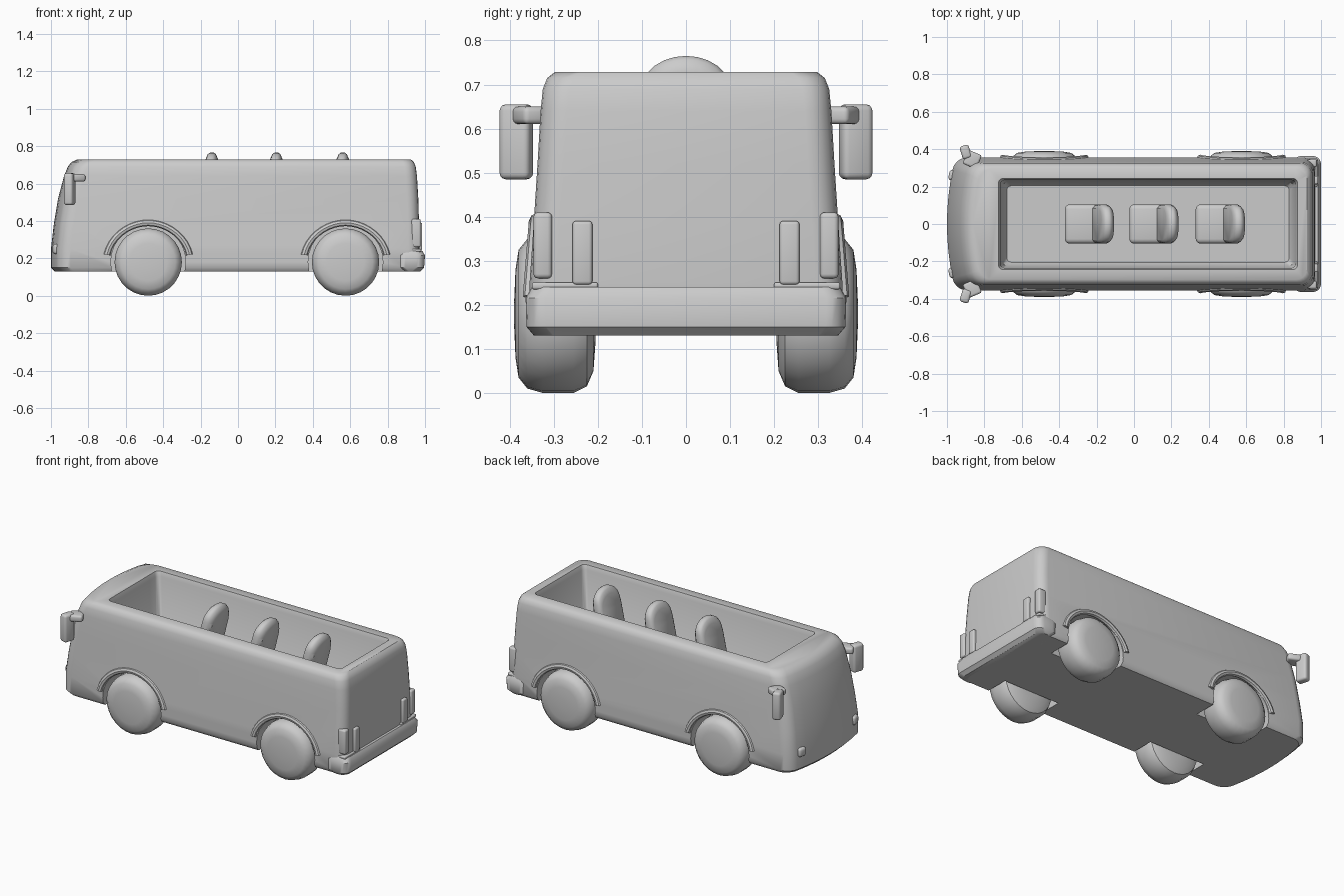
import bpy, bmesh, math
from mathutils import Matrix, Vector

cube = bpy.data.objects.get("Cube")
if cube:
    bpy.data.objects.remove(cube, do_unlink=True)

grey = bpy.data.materials.new("plain grey")
grey.use_nodes = True
grey.diffuse_color = (0.6, 0.6, 0.6, 1)
grey.node_tree.nodes["Principled BSDF"].inputs["Base Color"].default_value = (0.6, 0.6, 0.6, 1)


def activate(ob):
    bpy.ops.object.select_all(action='DESELECT')
    ob.select_set(True)
    bpy.context.view_layer.objects.active = ob


def smooth(ob, angle=40):
    activate(ob)
    bpy.ops.object.shade_smooth_by_angle(angle=math.radians(angle))


def finish(name, bm):
    bmesh.ops.recalc_face_normals(bm, faces=bm.faces)
    mesh = bpy.data.meshes.new(name)
    bm.to_mesh(mesh)
    bm.free()
    mesh.materials.append(grey)
    ob = bpy.data.objects.new(name, mesh)
    bpy.context.collection.objects.link(ob)
    smooth(ob)
    return ob


def loft(name, rings):
    """Skin a stack of equal-length rings and cap both ends."""
    bm = bmesh.new()
    loops = [[bm.verts.new(p) for p in ring] for ring in rings]
    n = len(loops[0])
    for a, b in zip(loops, loops[1:]):
        for i in range(n):
            j = (i + 1) % n
            bm.faces.new((a[i], a[j], b[j], b[i]))
    bm.faces.new(loops[0])
    bm.faces.new(loops[-1])
    return finish(name, bm)


def plan_ring(z, x0, x1, hy, radius, bow=0.0):
    """Rounded rectangle at height z; its -x end bows forward."""
    pts = []
    corners = ((x1, hy, 0), (x0, hy, 90), (x0, -hy, 180), (x1, -hy, 270))
    for x, y, start in corners:
        cx = x - math.copysign(radius, x - (x0 + x1) / 2)
        cy = y - math.copysign(radius, y)
        for k in range(6):
            a = math.radians(start + 18 * k)
            pts.append((cx + radius * math.cos(a), cy + radius * math.sin(a)))
        if start == 90:
            pts += [(x0, (hy - radius) * t / 4) for t in (3, 2, 1, 0, -1, -2, -3)]
    mid = (x0 + x1) / 2
    return [Vector((x + (bow * (y / hy) ** 2 if x < mid else 0), y, z)) for x, y in pts]


def rounded_box(name, centre, size, bevel, turn=0.0):
    bm = bmesh.new()
    bmesh.ops.create_cube(bm, size=1)
    bmesh.ops.scale(bm, vec=size, verts=bm.verts)
    bmesh.ops.bevel(bm, geom=bm.edges[:], offset=bevel, segments=3, profile=0.5, affect='EDGES')
    bmesh.ops.rotate(bm, matrix=Matrix.Rotation(turn, 3, 'Z'), verts=bm.verts)
    bmesh.ops.translate(bm, vec=centre, verts=bm.verts)
    return finish(name, bm)


def revolve_y(name, x, z, side, profile, sides=28):
    """Turn (radius, y) points about an axle along y."""
    angles = [2 * math.pi * i / sides for i in range(sides)]
    return loft(name, [[(x + r * math.cos(a), side * y, z + r * math.sin(a)) for a in angles]
                       for r, y in profile])


# Body shell, widest at the sill and leaning back at the windscreen
shell = ((.13, -.98, .95, .34), (.15, -1, .965, .354), (.25, -1, .97, .355),
         (.38, -.985, .968, .346), (.52, -.962, .964, .337), (.64, -.93, .957, .33),
         (.69, -.91, .95, .325), (.715, -.89, .94, .315), (.728, -.86, .925, .298))
body = loft("body_shell", [plan_ring(z, a, b, w, .06, .045) for z, a, b, w in shell])

# Open passenger well and wheel housings
wheel_xs, axle_z = (-.48, .575), .18
well = ((.38, -.68, .83, .205), (.41, -.70, .85, .225), (.70, -.715, .865, .235),
        (.73, -.725, .875, .245), (.80, -.725, .875, .245))
cutters = [loft("well_cutter", [plan_ring(z, a, b, w, .025) for z, a, b, w in well])]
for x in wheel_xs:
    for side in (-1, 1):
        cutters.append(revolve_y("arch_cutter", x, axle_z, side, ((.2, .2), (.2, .5))))
for cutter in cutters:
    cutter.hide_render = True
    cut = body.modifiers.new("cut", 'BOOLEAN')
    cut.operation, cut.solver, cut.object = 'DIFFERENCE', 'EXACT', cutter
    activate(body)
    bpy.ops.object.modifier_apply(modifier=cut.name)
    bpy.data.objects.remove(cutter, do_unlink=True)
smooth(body, 35)

# Rear bumper
bumper = ((.13, .87, .975, .345), (.15, .85, .995, .362), (.215, .85, 1, .364), (.24, .86, .985, .35))
loft("rear_bumper", [plan_ring(z, a, b, w, .045) for z, a, b, w in bumper])

# Wheels and arch flares
tyre = ((.06, .205), (.13, .21), (.165, .225), (.18, .255), (.18, .325),
        (.17, .36), (.145, .38), (.1, .387), (.03, .39))
for x, end in zip(wheel_xs, ("front", "rear")):
    for side, hand in ((-1, "near"), (1, "far")):
        revolve_y(f"{end}_{hand}_wheel", x, axle_z, side, tyre)
        rings = []
        for k in range(19):
            a = math.radians(10 + 160 * k / 18)
            flare = .21 + .015 * abs(math.cos(a)) ** 3
            ring = []
            for m in range(8):
                b = math.tau * m / 8
                r = flare + .018 * math.cos(b)
                z = axle_z + r * math.sin(a)
                y = .352 - .08 * (z - .25) + .016 * math.sin(b)
                ring.append((x + r * math.cos(a), side * y, z))
            rings.append(ring)
        loft(f"{end}_{hand}_arch_flare", rings)

# Paired lamps and mirrors
for side, hand in ((-1, "near"), (1, "far")):
    rounded_box(f"{hand}_inner_tail_lamp", (.965, side * .235, .318), (.04, .045, .145), .008)
    rounded_box(f"{hand}_outer_tail_lamp", (.952, side * .325, .335), (.05, .042, .15), .01)
    rounded_box(f"{hand}_lamp_base", (.95, side * .275, .243), (.06, .15, .016), .005)
    rounded_box(f"{hand}_headlamp", (-.97, side * .26, .25), (.04, .055, .055), .015, side * -.2)
    rounded_box(f"{hand}_mirror", (-.9, side * .385, .57), (.05, .072, .17), .014, side * .3)
    rounded_box(f"{hand}_mirror_arm", (-.865, side * .345, .63), (.08, .08, .04), .012, side * -.4)

# Three single seats with arched, leaning backrests
arch = [(-.1, .40), (-.105, .66)]
arch += [(-.1 * math.cos(t), .69 + .075 * math.sin(t)) for t in [math.pi * k / 12 for k in range(13)]]
arch += [(.105, .66), (.1, .40)]
for n, x in enumerate((-.14, .205, .56), 1):
    rounded_box(f"seat_cushion_{n}", (x - .115, 0, .45), (.23, .21, .17), .025)
    rings = []
    for dx, s in ((-.034, .82), (-.022, .96), (-.01, 1), (.01, 1), (.022, .96), (.034, .82)):
        rings.append([(x + dx - .2 * (.765 - z), y * s, .56 + (z - .56) * s) for y, z in arch])
    loft(f"seat_back_{n}", rings)
